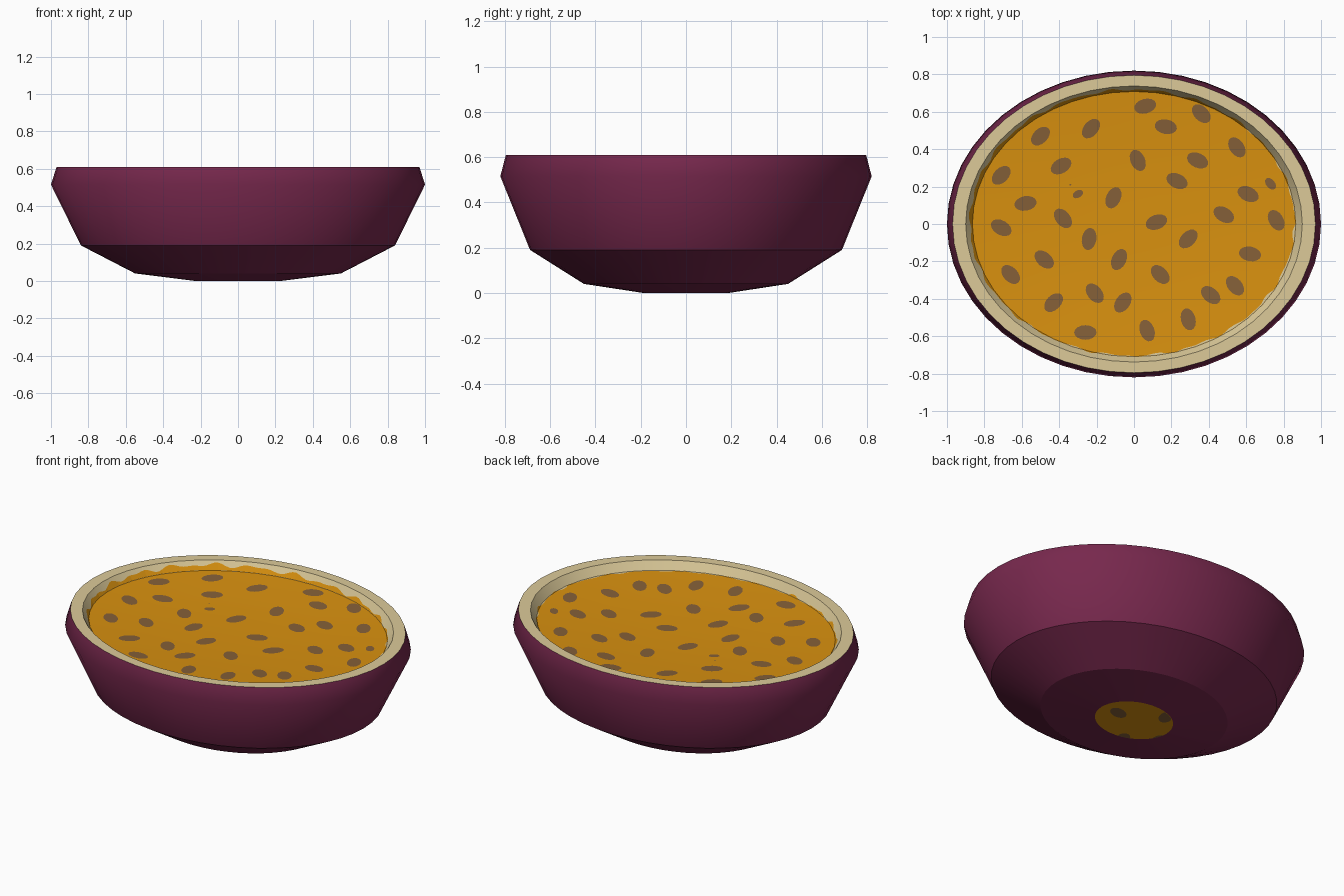
import bpy, bmesh, math

if "Cube" in bpy.data.objects:
    bpy.data.objects.remove(bpy.data.objects["Cube"])

RATIO = 0.82   # depth of the oval relative to its width
SEGS = 48


def material(name, srgb):
    m = bpy.data.materials.new(name)
    lin = [((c / 255 + 0.055) / 1.055) ** 2.4 for c in srgb]
    m.diffuse_color = (*lin, 1)
    m.use_nodes = True
    m.node_tree.nodes["Principled BSDF"].inputs["Base Color"].default_value = m.diffuse_color
    return m


PURPLE = material("purple skin", (119, 40, 77))
TAN = material("cream rind", (220, 202, 153))
ORANGE = material("orange pulp", (217, 145, 15))
BROWN = material("brown seed", (133, 96, 56))


def finish(name, bm, mat, smooth=True):
    me = bpy.data.meshes.new(name)
    bm.to_mesh(me)
    bm.free()
    me.materials.append(mat)
    ob = bpy.data.objects.new(name, me)
    bpy.context.collection.objects.link(ob)
    return ob


def oval_point(r, a, z):
    return (r * math.cos(a), r * RATIO * math.sin(a), z)


def lathe(name, profile, mat, sharp=(), cap=False):
    """Oval rings joined from the first profile point to the last."""
    bm = bmesh.new()
    rings = [[bm.verts.new(oval_point(r, 2 * math.pi * i / SEGS, z))
              for i in range(SEGS)] for r, z in profile]
    for lo, hi in zip(rings, rings[1:]):
        for i in range(SEGS):
            j = (i + 1) % SEGS
            bm.faces.new((lo[i], lo[j], hi[j], hi[i])).smooth = True
    if cap:
        bm.faces.new(rings[-1]).smooth = True
    for k in sharp:
        for i in range(SEGS):
            bm.edges.get((rings[k][i], rings[k][(i + 1) % SEGS])).smooth = False
    return finish(name, bm, mat)


# Outer skin, from the base up to the rim
lathe("skin", [(0.23, 0), (0.55, 0.04), (0.84, 0.19), (1.0, 0.515), (0.97, 0.61)],
      PURPLE, sharp=(1, 2))

# Rind: flat rim and the short sloping wall inside it
EDGE, WALL = (0.865, 0.56), (0.90, 0.61)
lathe("rind", [(0.97, 0.61), WALL, EDGE], TAN, sharp=(1,))

# Pulp: a shallow dish
DISH = [EDGE, (0.55, 0.545), (0.23, 0.538)]
lathe("pulp", DISH, ORANGE, cap=True)


def inner_height(r):
    """Height of the inner surface at oval radius r."""
    pts = [(0, DISH[-1][1])] + DISH[::-1] + [WALL]
    for (r0, z0), (r1, z1) in zip(pts, pts[1:]):
        if r <= r1:
            return z0 + (z1 - z0) * (r - r0) / (r1 - r0)
    return WALL[1]


# Orange cap closing the base
bm = bmesh.new()
ring = [bm.verts.new(oval_point(0.23, 2 * math.pi * i / SEGS, 0)) for i in range(SEGS)]
bm.faces.new(ring[::-1])
finish("base_cap", bm, ORANGE)


# Ragged border where pulp creeps up the wall and rind shows over the pulp
def creep(a):
    return (0.005 + 0.013 * math.cos(a - math.radians(135))
            + 0.005 * math.sin(23 * a) + 0.004 * math.sin(37 * a + 1))


def border(name, sign, mat, steps=240):
    bm = bmesh.new()
    inner, outer = [], []
    for i in range(steps):
        a = 2 * math.pi * i / steps
        # follow the straight sides of the ovals
        half = math.pi / SEGS
        flat = math.cos(half) / math.cos(a % (2 * half) - half)
        t = max(0, sign * creep(a)) * sign
        lo, hi = EDGE[0] + min(t, 0), EDGE[0] + max(t, 0)
        for r, row in ((lo, inner), (hi, outer)):
            row.append(bm.verts.new(oval_point(r * flat - 0.001, a, inner_height(r) + 0.002)))
    for i in range(steps):
        j = (i + 1) % steps
        f = bm.faces.new((inner[i], outer[i], outer[j], inner[j]))
        if f.calc_area() < 1e-6:
            bm.faces.remove(f)
    loose = [v for v in bm.verts if not v.link_faces]
    bmesh.ops.delete(bm, geom=loose, context='VERTS')
    finish(name, bm, mat)


border("pulp_on_wall", 1, ORANGE)
border("rind_on_pulp", -1, TAN)

# Seeds: x, y and turn in degrees
SEEDS = [
    (0.06, 0.63, 15), (0.36, 0.59, -45), (0.17, 0.52, -10), (0.55, 0.41, -55),
    (-0.23, 0.51, 50), (-0.50, 0.47, 45), (-0.39, 0.31, 30), (-0.71, 0.26, 45),
    (-0.58, 0.11, 10), (-0.71, -0.02, -30), (-0.38, 0.03, -50), (-0.24, -0.08, 80),
    (-0.48, -0.19, -40), (-0.66, -0.27, -45), (-0.43, -0.42, 45), (-0.21, -0.37, -50),
    (-0.26, -0.58, 0), (-0.06, -0.42, 55), (-0.08, -0.19, 65), (-0.11, 0.14, 65),
    (0.02, 0.34, -65), (0.34, 0.34, -25), (0.23, 0.23, -25), (0.61, 0.16, -25),
    (0.48, 0.05, -30), (0.12, 0.01, 20), (0.29, -0.08, 45), (0.14, -0.27, -45),
    (0.41, -0.38, -40), (0.54, -0.33, -50), (0.62, -0.16, -10), (0.76, 0.02, -60),
    (0.29, -0.51, -75), (0.07, -0.57, -70),
]
SMALL = [(-0.30, 0.16, 30, 0.5), (0.73, 0.215, -50, 0.6), (-0.34, 0.21, 0, 0.1)]


def seed_outline(x, y, deg, size=1, sides=16):
    c, s = math.cos(math.radians(deg)), math.sin(math.radians(deg))
    for i in range(sides):
        a = 2 * math.pi * i / sides
        u, v = 0.06 * size * math.cos(a), 0.039 * size * math.sin(a)
        yield x + u * c - v * s, y + u * s + v * c


bm = bmesh.new()
for seed in SEEDS + SMALL:
    bm.faces.new([bm.verts.new((x, y, inner_height(math.hypot(x, y / RATIO)) + 0.003))
                  for x, y in seed_outline(*seed)])
finish("seeds", bm, BROWN)

# Seeds showing on the base cap, trimmed to its outline
bm = bmesh.new()
for seed in SEEDS:
    if math.hypot(seed[0], seed[1] / RATIO) < 0.26:
        pts = []
        for x, y in seed_outline(*seed):
            k = min(1, 0.228 / math.hypot(x, y / RATIO))
            pts.append(bm.verts.new((x * k, y * k, -0.002)))
        bm.faces.new(pts[::-1])
finish("base_seeds", bm, BROWN)
